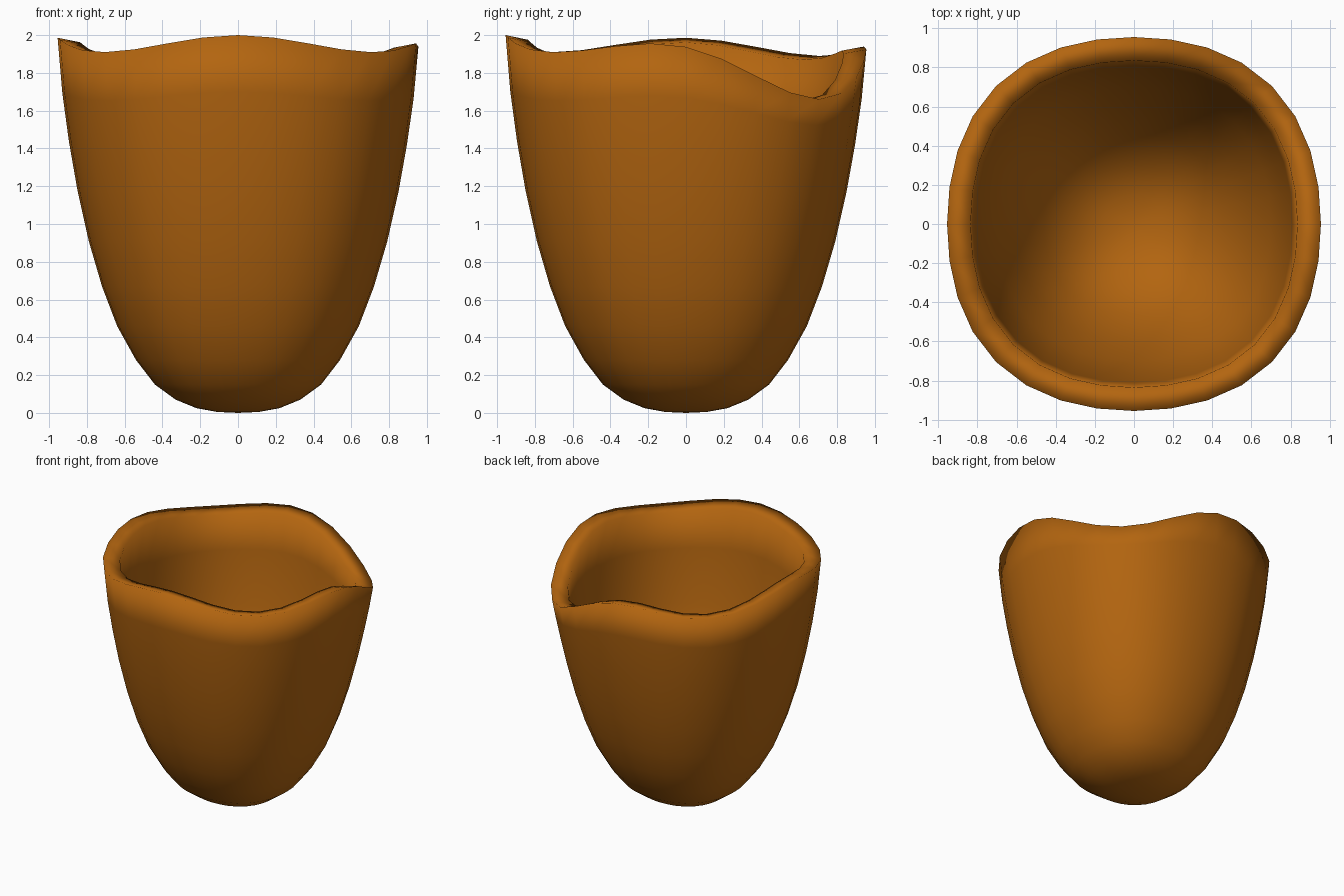
import bpy
import bmesh
import math

if "Cube" in bpy.data.objects:
    bpy.data.objects.remove(bpy.data.objects["Cube"], do_unlink=True)

SIDES = 32
# Half profile: up the outside, over the rim, down the inside (radius, height)
PROFILE = [(0.11, 0.005), (0.22, 0.025), (0.33, 0.07), (0.44, 0.15),
           (0.54, 0.28), (0.64, 0.46), (0.72, 0.67), (0.79, 0.91),
           (0.85, 1.18), (0.895, 1.44), (0.93, 1.7), (0.955, 2.0),
           (0.835, 1.975), (0.81, 1.65), (0.765, 1.2), (0.7, 0.93),
           (0.6, 0.66), (0.46, 0.38), (0.3, 0.22), (0.15, 0.15)]


def rim_height(a):
    """Wavy rim, low at the corners, with one deep spout corner."""
    notch = math.degrees(a) - 45
    notch = (notch + 180) % 360 - 180
    return (1.943 + 0.043 * math.cos(4 * a) - 0.014 * math.sin(a)
            - 0.23 * math.exp(-(notch / 36) ** 2))


def cup_point(r, z, a):
    """Rounded-square section, with the wave fading out downwards."""
    r *= 1 + 0.022 * (1 - math.cos(4 * a))
    z -= (2 - rim_height(a)) * (z / 2) ** 4
    return (r * math.cos(a), r * math.sin(a), z)


# Cup wall as stacked rings
bm = bmesh.new()
angles = [2 * math.pi * i / SIDES for i in range(SIDES)]
rings = [[bm.verts.new(cup_point(r, z, a)) for a in angles] for r, z in PROFILE]
for low, high in zip(rings, rings[1:]):
    for i in range(SIDES):
        j = (i + 1) % SIDES
        bm.faces.new((low[i], low[j], high[j], high[i]))

# Outer and inner floor
for ring, height in ((rings[0], 0.0), (rings[-1], 0.135)):
    centre = bm.verts.new((0, 0, height))
    for i in range(SIDES):
        bm.faces.new((centre, ring[i], ring[(i + 1) % SIDES]))
bmesh.ops.recalc_face_normals(bm, faces=bm.faces)
for face in bm.faces:
    face.smooth = True

mesh = bpy.data.meshes.new("cup")
bm.to_mesh(mesh)
bm.free()
cup = bpy.data.objects.new("cup", mesh)
bpy.context.collection.objects.link(cup)

# Single warm brown
brown = bpy.data.materials.new("warm_brown")
brown.use_nodes = True
colour = (0.45, 0.13, 0.005, 1)
brown.diffuse_color = colour
brown.node_tree.nodes["Principled BSDF"].inputs["Base Color"].default_value = colour
mesh.materials.append(brown)
